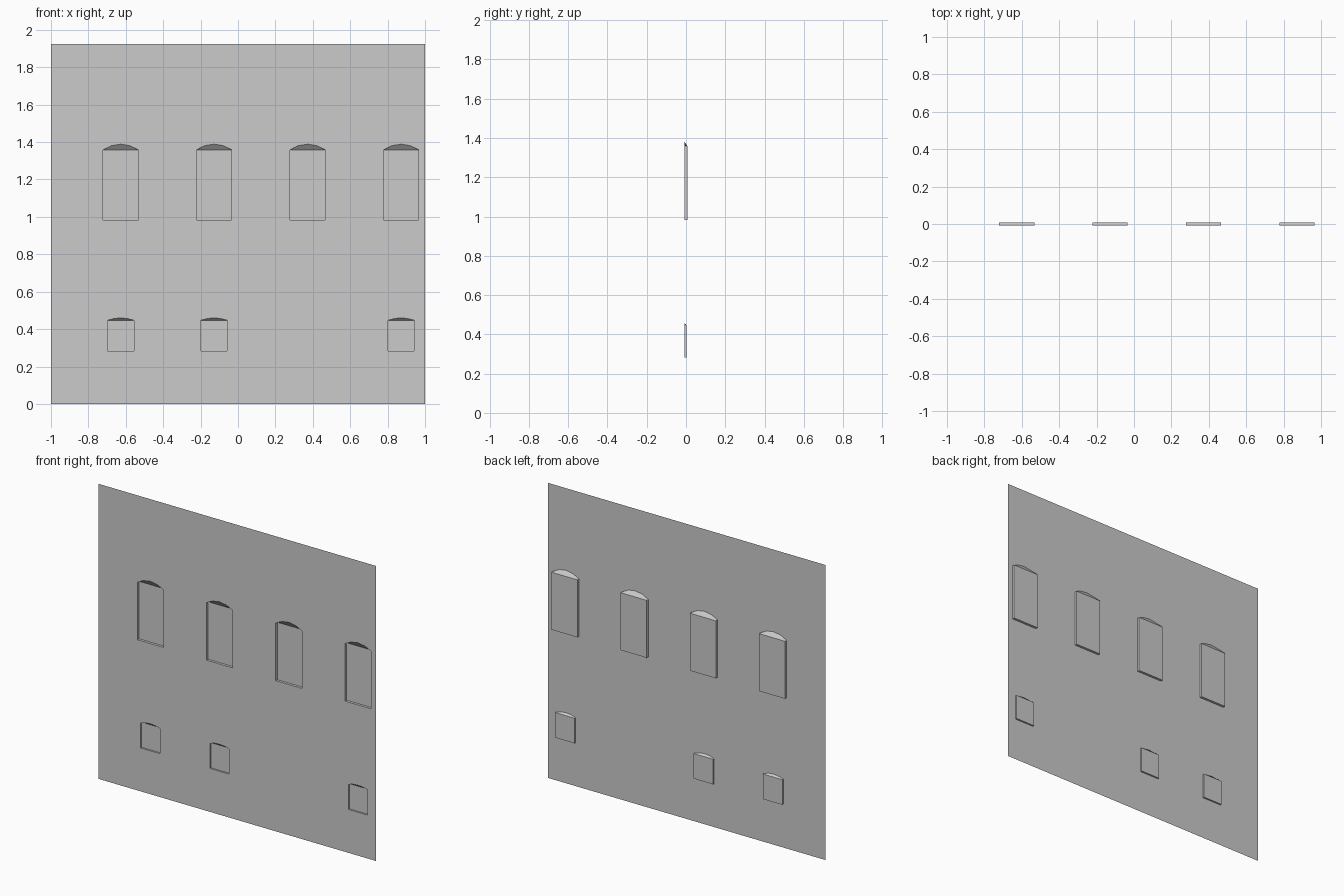
import bpy, bmesh, math

if "Cube" in bpy.data.objects:
    bpy.data.objects.remove(bpy.data.objects["Cube"])

WALL_Y = -0.008
bm = bmesh.new()


def loop_edges(verts):
    return [bm.edges.new((verts[i], verts[(i + 1) % len(verts)])) for i in range(len(verts))]


def window(cx, width, z0, z1, rise, depth, steps=4):
    """Arched recess pushed behind the wall; returns the opening's edges."""
    h = width / 2
    r = (h * h + rise * rise) / (2 * rise)
    a = math.asin(h / r)
    # arched opening on the wall plane: sill, then arch from right to left
    front = [bm.verts.new((cx - h, WALL_Y, z0)), bm.verts.new((cx + h, WALL_Y, z0))]
    for i in range(steps + 1):
        t = a - 2 * a * i / steps
        front.append(bm.verts.new((cx + r * math.sin(t), WALL_Y, z1 + rise - r + r * math.cos(t))))
    # square-topped pane at the back
    back = [bm.verts.new((cx + sx * h, WALL_Y + depth, z))
            for sx, z in ((-1, z0), (1, z0), (1, z1), (-1, z1))]
    edges = loop_edges(front)
    bm.faces.new(back)
    bm.faces.new((front[0], front[1], back[1], back[0]))        # sill
    bm.faces.new((front[1], front[2], back[2], back[1]))        # right reveal
    bm.faces.new((front[-1], front[0], back[0], back[3]))       # left reveal
    bm.faces.new(front[2:] + [back[3], back[2]])                # arched head
    return edges


# wall outline
outline = [bm.verts.new((x, WALL_Y, z)) for x, z in ((-1, 0), (1, 0), (1, 1.925), (-1, 1.925))]
border = loop_edges(outline)

# tall upper windows and small lower windows
for cx in (-0.627, -0.128, 0.372, 0.872):
    border += window(cx, 0.188, 0.983, 1.358, 0.031, 0.016)
for cx in (-0.627, -0.128, 0.872):
    border += window(cx, 0.14, 0.283, 0.447, 0.013, 0.011)

# wall surface with the openings left out
bmesh.ops.triangle_fill(bm, use_beauty=True, use_dissolve=False, edges=border, normal=(0, -1, 0))
bmesh.ops.recalc_face_normals(bm, faces=bm.faces[:])
wall = max(bm.faces, key=lambda f: f.calc_area())
if wall.normal.y > 0:
    bmesh.ops.reverse_faces(bm, faces=bm.faces[:])

mesh = bpy.data.meshes.new("facade_wall")
bm.to_mesh(mesh)
bm.free()
bpy.context.collection.objects.link(bpy.data.objects.new("facade_wall", mesh))
